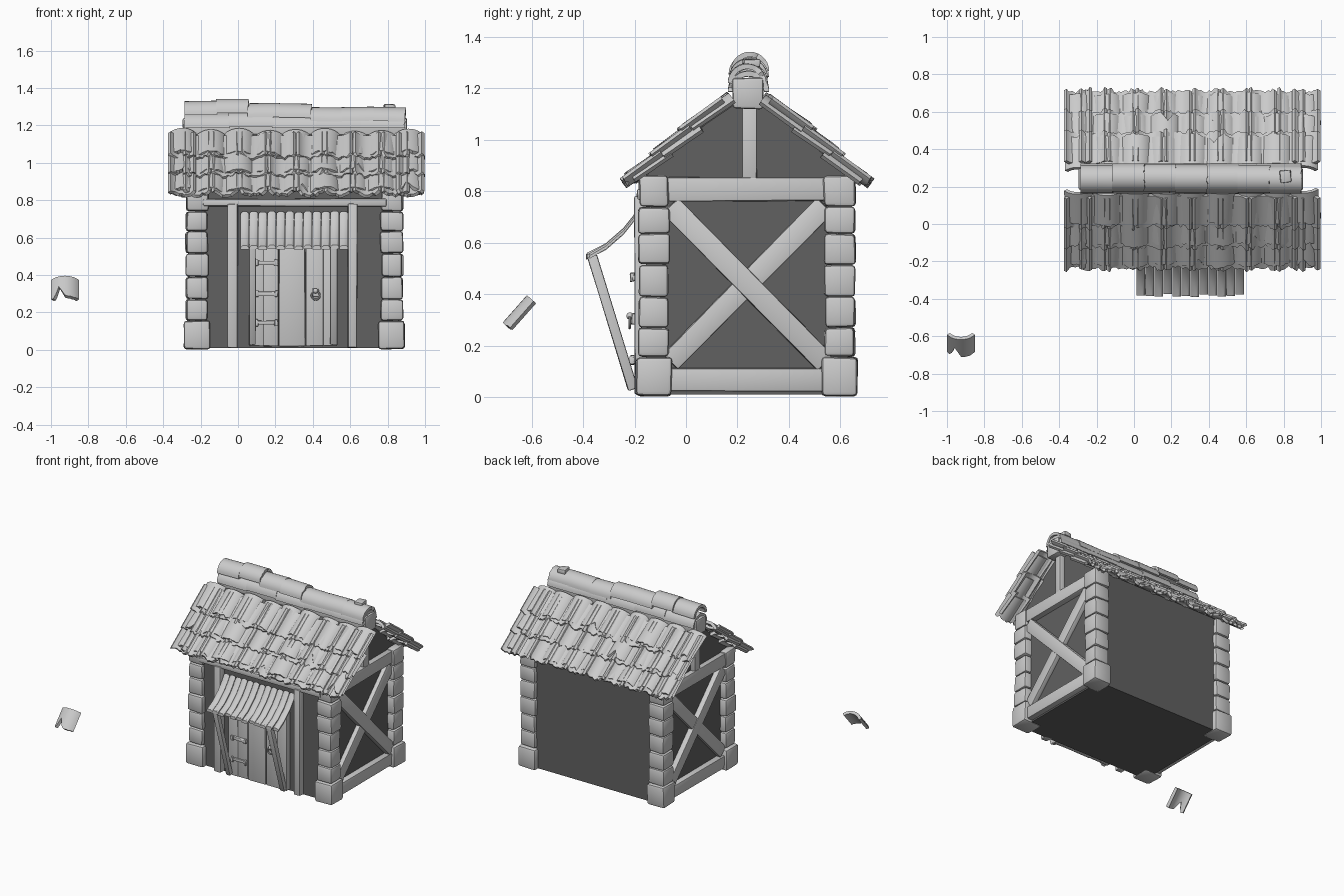
import bpy, bmesh, math, random
from mathutils import Matrix, Vector

if "Cube" in bpy.data.objects:
    bpy.data.objects.remove(bpy.data.objects["Cube"])

rng = random.Random(7)
CX, CY = 0.305, 0.237          # house centre in plan


def finish(name, bm, dark=False):
    bmesh.ops.recalc_face_normals(bm, faces=bm.faces)
    me = bpy.data.meshes.new(name)
    bm.to_mesh(me)
    bm.free()
    ob = bpy.data.objects.new(name, me)
    bpy.context.collection.objects.link(ob)
    if dark:
        mat = bpy.data.materials.new("dark_plaster")
        mat.diffuse_color = (0.12, 0.12, 0.12, 1)
        mat.use_nodes = True
        mat.node_tree.nodes["Principled BSDF"].inputs["Base Color"].default_value = mat.diffuse_color
        me.materials.append(mat)
    return ob


def box(bm, c, s, bev=0.006, rot=0.0, jit=0.003, axis='X'):
    """Bevelled, slightly irregular block added to bm."""
    M = Matrix.Translation(c) @ Matrix.Rotation(rot, 4, axis) @ Matrix.Diagonal((*s, 1))
    vs = bmesh.ops.create_cube(bm, size=1, matrix=M)['verts']
    for v in vs:
        v.co += Vector([rng.uniform(-jit, jit) for _ in range(3)])
    edges = list({e for v in vs for e in v.link_edges})
    bmesh.ops.bevel(bm, geom=edges, offset=bev, segments=2, profile=0.5, affect='EDGES')


def beam_yz(bm, x, a, b, width, thick, bev=0.006):
    """Beam between two (y, z) points, in the plane x."""
    dy, dz = b[0] - a[0], b[1] - a[1]
    box(bm, (x, (a[0] + b[0]) / 2, (a[1] + b[1]) / 2),
        (thick, math.hypot(dy, dz), width), bev, math.atan2(dz, dy))


def tile(bm, M, R, T, L, th, notch=0.0, rag=0.008, nu=10, nv=3):
    """Arched tile: lower end at local y=0 (ragged or notched), upper end at y=L."""
    mid = rng.randint(3, nu - 3)
    low = [rng.uniform(-rag, rag) for _ in range(nu + 1)]
    if notch:
        low[mid] += notch
        low[mid + 1] += notch * 0.55
        low[mid - 1] += notch * 0.3
    skins = []
    for r in (R, R - th):
        skins.append([[bm.verts.new(M @ Vector((
            r * math.sin(T * (2 * i / nu - 1)),
            low[i] + (L - low[i]) * j / nv,
            r * math.cos(T * (2 * i / nu - 1)) - R * math.cos(T))))
            for j in range(nv + 1)] for i in range(nu + 1)])
    o, n = skins
    for i in range(nu):
        for j in range(nv):
            for g in skins:
                bm.faces.new((g[i][j], g[i + 1][j], g[i + 1][j + 1], g[i][j + 1]))
        for j in (0, nv):
            bm.faces.new((o[i][j], o[i + 1][j], n[i + 1][j], n[i][j]))
    for j in range(nv):
        for i in (0, nu):
            bm.faces.new((o[i][j], o[i][j + 1], n[i][j + 1], n[i][j]))


# Walls: gabled prism
bm = bmesh.new()
prof = [(-0.155, 0.01), (0.63, 0.01), (0.63, 0.86), (CY, 1.2), (-0.155, 0.86)]
face = bm.faces.new([bm.verts.new((-0.23, y, z)) for y, z in prof])
ext = bmesh.ops.extrude_face_region(bm, geom=[face])['geom']
bmesh.ops.translate(bm, vec=(1.06, 0, 0), verts=[g for g in ext if isinstance(g, bmesh.types.BMVert)])
bm.faces.new([v for v in face.verts]) if not face.is_valid else None
finish("walls", bm, dark=True)

# Corner stone pillars
bm = bmesh.new()
levels = [0.003, 0.155, 0.27, 0.39, 0.515, 0.635, 0.74, 0.862]
for x in (-0.218, 0.822):
    for y in (-0.125, 0.597):
        for k, (z0, z1) in enumerate(zip(levels, levels[1:])):
            big = 0.14 if k == 0 else rng.uniform(0.112, 0.13)
            box(bm, (x, y, (z0 + z1) / 2), (big, big, z1 - z0 - 0.002), 0.015, jit=0.003)
finish("corner_stones", bm)

# Timber frame on both gable ends
bm = bmesh.new()
for x in (-0.24, 0.84):
    beam_yz(bm, x, (-0.07, 0.067), (0.54, 0.067), 0.09, 0.06)
    beam_yz(bm, x, (-0.07, 0.807), (0.54, 0.807), 0.09, 0.06)
    beam_yz(bm, x, (-0.06, 0.745), (0.54, 0.135), 0.085, 0.056)
    beam_yz(bm, x, (-0.06, 0.135), (0.54, 0.745), 0.085, 0.046)
    beam_yz(bm, x, (0.247, 0.84), (0.247, 1.14), 0.06, 0.05)
finish("gable_timbers", bm)

# Ridge beam
bm = bmesh.new()
box(bm, (CX, 0.24, 1.18), (1.2, 0.12, 0.12), 0.012)
finish("ridge_beam", bm)

# Front posts and lintel
bm = bmesh.new()
for x in (-0.028, 0.612):
    box(bm, (x, -0.172, 0.395), (0.052, 0.055, 0.77))
box(bm, (CX, -0.165, 0.787), (0.98, 0.05, 0.04))
finish("front_posts", bm)

# Door planks
bm = bmesh.new()
for x0, x1 in ((0.06, 0.135), (0.137, 0.217), (0.22, 0.358), (0.361, 0.455), (0.458, 0.53)):
    box(bm, ((x0 + x1) / 2, -0.172, 0.36), (x1 - x0, 0.045 + rng.uniform(0, 0.01), 0.68), 0.005)
finish("door_planks", bm)

# Hinges with knuckles, and the ring handle
bm = bmesh.new()
for z in (0.145, 0.3, 0.465):
    box(bm, (0.155, -0.203, z), (0.12, 0.014, 0.022), 0.004)
    for x in (0.1, 0.205):
        box(bm, (x, -0.209, z), (0.018, 0.018, 0.034), 0.004)
finish("door_hinges", bm)
bm = bmesh.new()
box(bm, (0.415, -0.203, 0.305), (0.035, 0.016, 0.045), 0.005)
bmesh.ops.create_uvsphere(bm, u_segments=12, v_segments=8, radius=0.014,
                          matrix=Matrix.Translation((0.415, -0.218, 0.315)))
finish("handle_plate", bm)
bpy.ops.mesh.primitive_torus_add(major_radius=0.022, minor_radius=0.005, major_segments=20,
                                 minor_segments=8, location=(0.415, -0.219, 0.29),
                                 rotation=(math.pi / 2, 0, 0))
bpy.context.object.name = "handle_ring"

# Awning of curved slats
bm = bmesh.new()
curve = [(-0.18, 0.73), (-0.207, 0.69), (-0.243, 0.645), (-0.312, 0.585), (-0.38, 0.548)]
slats = 12
for s in range(slats):
    x = 0.012 + 0.578 * (s + 0.5) / slats
    w, dz, dl = 0.0225, rng.uniform(-0.004, 0.004), rng.uniform(-0.012, 0.008)
    rings = []
    for k, (y, z) in enumerate(curve):
        y += dl if k == len(curve) - 1 else 0
        rings.append([bm.verts.new((x + px, y, z + pz + dz)) for px, pz in
                      ((-w, 0), (-w * 0.5, 0.009), (w * 0.5, 0.009), (w, 0), (w, -0.012), (-w, -0.012))])
    for a, b in zip(rings, rings[1:]):
        for i in range(6):
            bm.faces.new((a[i], a[(i + 1) % 6], b[(i + 1) % 6], b[i]))
    bm.faces.new(rings[0])
    bm.faces.new(rings[-1])
finish("awning_slats", bm)

# Slanted awning struts
bm = bmesh.new()
for x in (0.078, 0.512):
    beam_yz(bm, x, (-0.207, 0.03), (-0.365, 0.55), 0.036, 0.036)
finish("awning_struts", bm)

# Roof tiles: arched covers over inverted pan tiles, on both slopes
R, T = 0.098, 0.871
rows = [(0.015, 1.035, 0.2), (-0.095, 0.938, 0.18), (-0.207, 0.84, 0.18)]
for side, flip in (("front", 0), ("back", math.pi)):
    S = Matrix.Translation((CX + 0.006, CY, 0)) @ Matrix.Rotation(flip, 4, 'Z')
    covers, pans = bmesh.new(), bmesh.new()
    for y, z, L in rows:
        for c in range(9):
            x = (c - 4) * 0.1515
            M = (S @ Matrix.Translation((x + rng.uniform(-0.005, 0.005), y - CY + rng.uniform(-0.01, 0.01),
                                         z + rng.uniform(-0.006, 0.006)))
                 @ Matrix.Rotation(math.radians(35 + rng.uniform(-2, 2)), 4, 'X')
                 @ Matrix.Rotation(rng.uniform(-0.05, 0.05), 4, 'Z'))
            tile(covers, M, R, T, L, 0.02, rng.choice((0, 0, 0, 0.05)))
        for c in range(10):
            x = max(-0.61, min(0.61, (c - 4.5) * 0.1515))
            M = (S @ Matrix.Translation((x, y - CY - 0.03, z - 0.002))
                 @ Matrix.Rotation(math.radians(36), 4, 'X') @ Matrix.Rotation(math.pi, 4, 'Y'))
            tile(pans, M @ Matrix.Translation((0, 0, -0.01)), R, T, L, 0.018, rag=0.012)
    finish(side + "_cover_tiles", covers)
    finish(side + "_pan_tiles", pans)

# Ridge caps in two layers, sagging to the right
bm = bmesh.new()
crowns = [1.332, 1.342, 1.32, 1.315, 1.295, 1.3, 1.295]
for k, top in enumerate(crowns):
    M = (Matrix.Translation((-0.113 + k * 0.168, 0.245 + rng.uniform(-0.008, 0.008), top - 0.075))
         @ Matrix.Rotation(math.pi / 2, 4, 'Z') @ Matrix.Rotation(rng.uniform(-0.03, 0.03), 4, 'X'))
    tile(bm, M, 0.075, math.pi / 2, 0.172, 0.02, rag=0.004, nu=14)
for k in range(5):
    M = (Matrix.Translation((-0.045 + k * 0.234, 0.243, 1.19 + rng.uniform(-0.008, 0.008)))
         @ Matrix.Rotation(math.pi / 2, 4, 'Z'))
    tile(bm, M, 0.08, math.pi / 2, 0.24, 0.02, rag=0.005, nu=14)
box(bm, (0.81, 0.255, 1.297), (0.06, 0.065, 0.03), 0.006, axis='Z', rot=0.1)
finish("ridge_caps", bm)

# Fallen broken tile off to the front left
bm = bmesh.new()
M = Matrix.Translation((-0.925, -0.685, 0.268)) @ Matrix.Rotation(math.radians(48.5), 4, 'X')
tile(bm, M, R, T, 0.14, 0.02, notch=0.07, rag=0.004)
finish("broken_tile", bm)

# Smooth shading with sharp edges kept
bpy.ops.object.select_all(action='SELECT')
bpy.context.view_layer.objects.active = bpy.data.objects["walls"]
bpy.ops.object.shade_smooth_by_angle(angle=math.radians(35))
